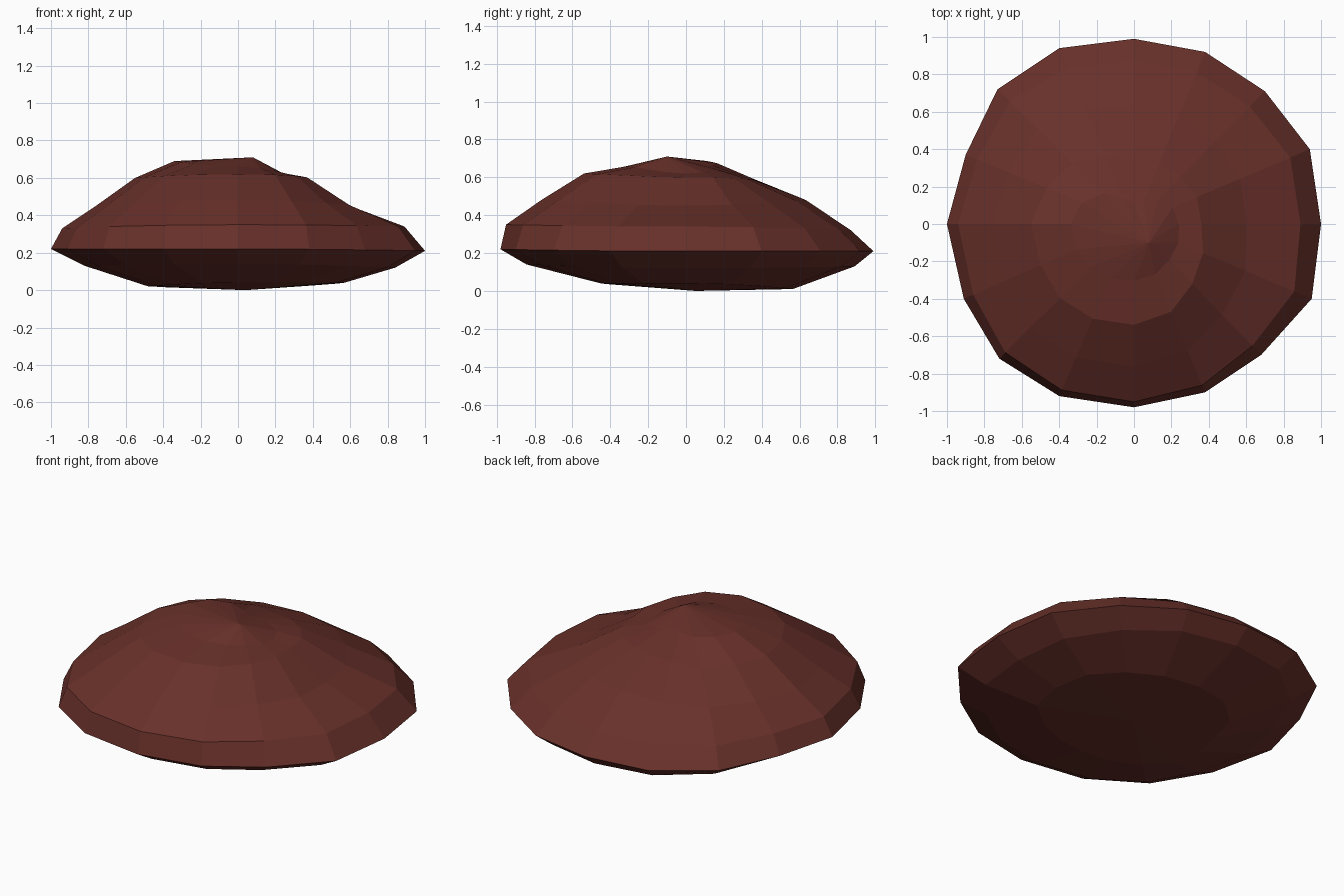
import bpy, bmesh
from math import atan2, cos, sin

if "Cube" in bpy.data.objects:
    bpy.data.objects.remove(bpy.data.objects["Cube"])

# Rim outline seen from above, counter-clockwise from east
RIM = [(1, 0), (.94, .4), (.70, .71), (.38, .92), (0, .99), (-.4, .94), (-.73, .72), (-.9, .37),
       (-1, 0), (-.91, -.4), (-.72, -.72), (-.4, -.92), (0, -.98), (.38, -.9), (.68, -.7), (.95, -.4)]

# Rings from bottom to top: (reach, height) towards east, north, west, south
RINGS = [
    [(.57, .04), (.57, .01), (.48, .02), (.46, .04)],
    [(.84, .12), (.90, .13), (.82, .13), (.86, .14)],
    [(1.0, .21), (1.0, .21), (1.0, .22), (1.0, .22)],
    [(.89, .34), (.88, .32), (.94, .33), (.97, .35)],
    [(.60, .45), (.64, .48), (.76, .45), (.78, .48)],
    [(.36, .60), (.35, .59), (.55, .60), (.55, .62)],
    [(.24, .62), (.11, .66), (.34, .69), (.31, .66)],
]


def blend(ring, x, y):
    # Mix the two neighbouring compass profiles by direction
    a = atan2(y, x)
    ew = ring[0] if x >= 0 else ring[2]
    ns = ring[1] if y >= 0 else ring[3]
    c, s = cos(a) ** 2, sin(a) ** 2
    return ew[0] * c + ns[0] * s, ew[1] * c + ns[1] * s


bm = bmesh.new()
loops = []
for ring in RINGS:
    loop = []
    for x, y in RIM:
        r, z = blend(ring, x, y)
        loop.append(bm.verts.new((x * r, y * r, z)))
    loops.append(loop)

# Sides of the boulder
n = len(RIM)
for low, high in zip(loops, loops[1:]):
    for i in range(n):
        j = (i + 1) % n
        bm.faces.new((low[i], low[j], high[j], high[i]))

# Off-centre peak and flat underside
peak = bm.verts.new((.08, -.10, .71))
base = bm.verts.new((.04, .05, 0))
for i in range(n):
    j = (i + 1) % n
    bm.faces.new((loops[-1][i], loops[-1][j], peak))
    bm.faces.new((loops[0][j], loops[0][i], base))
bmesh.ops.recalc_face_normals(bm, faces=bm.faces)

mesh = bpy.data.meshes.new("flat_boulder")
bm.to_mesh(mesh)
bm.free()
rock = bpy.data.objects.new("flat_boulder", mesh)
bpy.context.collection.objects.link(rock)

# Dark red stone
stone = bpy.data.materials.new("red_stone")
stone.diffuse_color = (.14, .03, .023, 1)
stone.use_nodes = True
stone.node_tree.nodes["Principled BSDF"].inputs["Base Color"].default_value = stone.diffuse_color
mesh.materials.append(stone)
